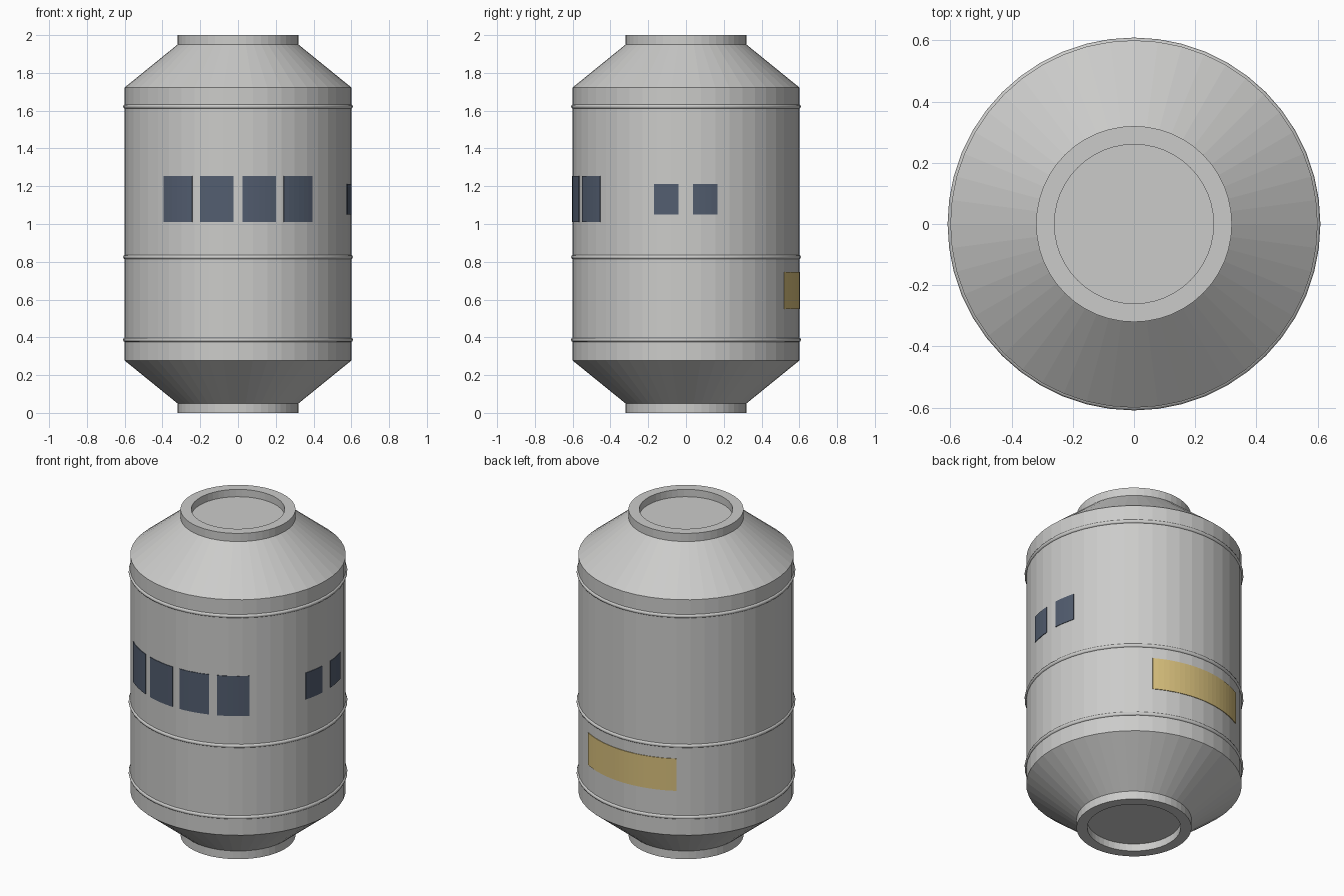
import bpy, bmesh
from math import radians, cos, sin, pi

cube = bpy.data.objects.get("Cube")
if cube:
    bpy.data.objects.remove(cube, do_unlink=True)

SIDES = 48
HULL_R = 0.6


def material(name, rgb):
    m = bpy.data.materials.new(name)
    m.use_nodes = True
    m.diffuse_color = (*rgb, 1)
    bsdf = next(n for n in m.node_tree.nodes if n.type == 'BSDF_PRINCIPLED')
    bsdf.inputs["Base Color"].default_value = (*rgb, 1)
    return m


grey = material("hull grey", (0.6, 0.6, 0.59))
glass = material("window blue", (0.085, 0.11, 0.16))
gold = material("panel gold", (0.68, 0.52, 0.2))


def finish(name, bm, mat):
    bmesh.ops.recalc_face_normals(bm, faces=bm.faces)
    mesh = bpy.data.meshes.new(name)
    bm.to_mesh(mesh)
    bm.free()
    mesh.materials.append(mat)
    ob = bpy.data.objects.new(name, mesh)
    bpy.context.collection.objects.link(ob)
    return ob


def lathe(name, profile, mat, closed=False):
    """Spin (radius, height) points about z; open ends are capped."""
    bm = bmesh.new()
    rings = [[bm.verts.new((r * cos(2 * pi * i / SIDES), r * sin(2 * pi * i / SIDES), z))
              for i in range(SIDES)] for r, z in profile]
    pairs = list(zip(rings, rings[1:]))
    if closed:
        pairs.append((rings[-1], rings[0]))
    else:
        bm.faces.new(rings[0])
        bm.faces.new(rings[-1])
    for a, b in pairs:
        for i in range(SIDES):
            j = (i + 1) % SIDES
            bm.faces.new((a[i], a[j], b[j], b[i]))
    return finish(name, bm, mat)


def curved_plate(name, start, end, z0, z1, mat):
    """Thin plate wrapped on the hull between two angles in degrees."""
    bm = bmesh.new()
    steps = max(4, round((end - start) / 3))
    sections = []
    for i in range(steps + 1):
        a = radians(start + (end - start) * i / steps)
        sections.append([bm.verts.new((r * cos(a), r * sin(a), z)) for r, z in
                         ((HULL_R - 0.005, z0), (HULL_R + 0.003, z0),
                          (HULL_R + 0.003, z1), (HULL_R - 0.005, z1))])
    for a, b in zip(sections, sections[1:]):
        for k in range(4):
            n = (k + 1) % 4
            bm.faces.new((a[k], a[n], b[n], b[k]))
    bm.faces.new(sections[0])
    bm.faces.new(sections[-1])
    return finish(name, bm, mat)


# Hull: cylinder, two cones and recessed docking collars
half = [(0.26, 0.045), (0.26, 0), (0.32, 0), (0.32, 0.05), (HULL_R, 0.277)]
lathe("hull", half + [(r, 2 - z) for r, z in reversed(half)], grey)

# Rounded hoops around the hull
for name, z in (("lower_hoop", 0.387), ("middle_hoop", 0.825), ("upper_hoop", 1.622)):
    section = [(0.597 + 0.012 * cos(k * pi / 4), z + 0.012 * sin(k * pi / 4)) for k in range(8)]
    hoop = lathe(name, section, grey, closed=True)
    for p in hoop.data.polygons:
        p.use_smooth = True

# Four large front windows
for i in range(4):
    mid = -90 + (i - 1.5) * 21.6
    curved_plate(f"front_window_{i + 1}", mid - 8.6, mid + 8.6, 1.01, 1.255, glass)

# Two small side windows
for i, mid in enumerate((-10.1, 9.8)):
    curved_plate(f"side_window_{i + 1}", mid - 6.2, mid + 6.2, 1.05, 1.213, glass)

# Gold panel on the back
curved_plate("back_panel", 60, 120, 0.55, 0.747, gold)
